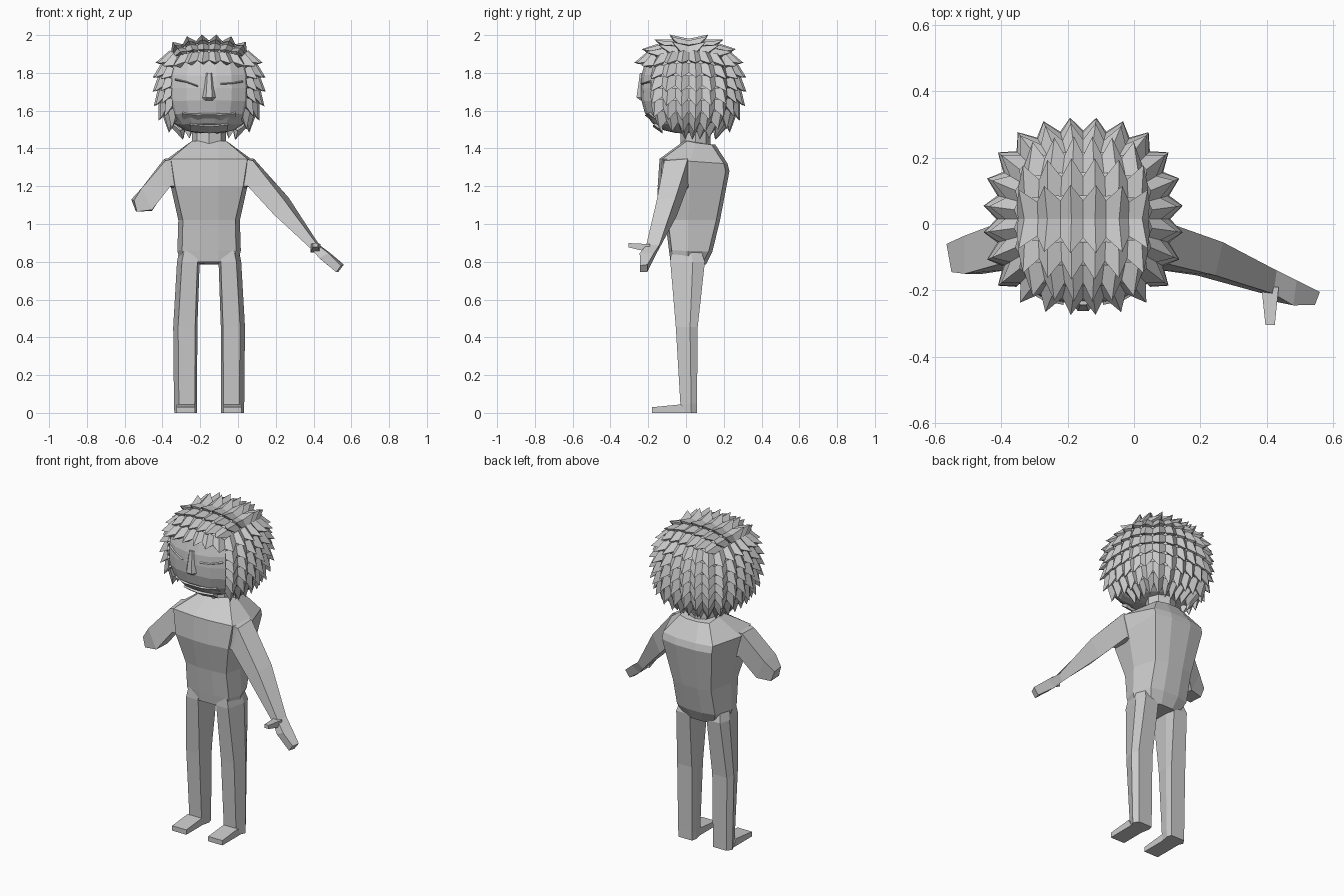
import bpy, bmesh, math
from mathutils import Vector

if "Cube" in bpy.data.objects:
    bpy.data.objects.remove(bpy.data.objects["Cube"])

CX = -0.153                                   # body centre line
HEAD = Vector((CX, 0.015, 1.72))              # centre of head
GREY = bpy.data.materials.new("plain grey")
GREY.diffuse_color = (0.6, 0.6, 0.6, 1)
GREY.use_nodes = True
GREY.node_tree.nodes["Principled BSDF"].inputs["Base Color"].default_value = GREY.diffuse_color


def make(name, verts, faces):
    me = bpy.data.meshes.new(name)
    bm = bmesh.new()
    vs = [bm.verts.new(v) for v in verts]
    for f in faces:
        bm.faces.new([vs[i] for i in f])
    bmesh.ops.recalc_face_normals(bm, faces=bm.faces)
    bm.to_mesh(me)
    bm.free()
    me.materials.append(GREY)
    ob = bpy.data.objects.new(name, me)
    bpy.context.collection.objects.link(ob)
    return ob


def loft(name, rings):
    """Skin closed rings of equal length and cap both ends."""
    n = len(rings[0])
    faces = [tuple(range(n)), tuple(range((len(rings) - 1) * n, len(rings) * n))]
    for r in range(len(rings) - 1):
        for i in range(n):
            j = (i + 1) % n
            faces.append((r * n + i, r * n + j, r * n + n + j, r * n + n + i))
    return make(name, [p for r in rings for p in r], faces)


# torso: half width, back half width, front y, side y, back y, front z, back z
def torso_ring(w, b, yf, ys, yb, zf, zb):
    zs = (zf + zb) / 2
    half = [(0.05, yf, zf), (w * 0.85, yf + 0.015, zf), (w, ys, zs), (b, yb - 0.02, zb), (b * 0.4, yb, zb)]
    return [(CX + x, y, z) for x, y, z in half] + [(CX - x, y, z) for x, y, z in reversed(half)]


loft("torso", [torso_ring(*r) for r in (
    (0.150, 0.10, -0.082, 0.01, 0.105, 0.80, 0.785),
    (0.168, 0.13, -0.09, 0.01, 0.140, 0.86, 0.855),
    (0.163, 0.13, -0.11, 0.01, 0.18, 1.02, 1.02),
    (0.212, 0.17, -0.15, 0.02, 0.23, 1.20, 1.28),
    (0.238, 0.17, -0.14, 0.02, 0.22, 1.345, 1.32),
    (0.105, 0.10, -0.01, 0.05, 0.155, 1.44, 1.42))])
loft("neck", [[(CX + 0.09 * math.cos(a * math.pi / 4), 0.05 + 0.08 * math.sin(a * math.pi / 4), z)
               for a in range(8)] for z in (1.40, 1.53)])

# legs and feet: inner x, outer x, front y, back y, z
for side, s in (("left", -1), ("right", 1)):
    def leg_ring(xi, xo, yf, yb, z):
        ym = 0.35 * yf + 0.65 * yb
        return [(CX + s * x, y, z) for x, y in (
            (xi + 0.012, yf), (xo - 0.026, yf), (xo, ym), (xo - 0.02, yb), (xi + 0.008, yb), (xi, ym))]
    loft(side + "_leg", [leg_ring(*r) for r in (
        (0.064, 0.184, -0.028, 0.058, 0.0), (0.064, 0.186, -0.030, 0.058, 0.05),
        (0.062, 0.190, -0.054, 0.062, 0.455), (0.050, 0.170, -0.083, 0.10, 0.80),
        (0.050, 0.158, -0.078, 0.08, 0.86))])
    foot = [(-0.18, 0.0), (-0.18, 0.03), (-0.025, 0.045), (0.0, 0.0)]
    loft(side + "_foot", [[(CX + s * x, y, z) for y, z in foot] for x in (0.075, 0.172)])

# arms: rings of top front, top back, bottom back, bottom front
SHOULDER = [[(0.19, -0.12, 1.345), (0.19, 0.01, 1.35), (0.18, 0.02, 1.18), (0.17, -0.12, 1.20)],
            [(0.232, -0.115, 1.335), (0.238, 0.01, 1.345), (0.213, 0.01, 1.20), (0.205, -0.135, 1.20)]]


def shoulder(s):
    return [[(CX + s * x, y, z) for x, y, z in r] for r in SHOULDER]


WRIST = [(0.42, -0.21, 0.89), (0.43, -0.14, 0.89), (0.40, -0.15, 0.855), (0.39, -0.21, 0.865)]
loft("right_arm", shoulder(1) + [
    [(0.245, -0.155, 1.125), (0.268, -0.055, 1.14), (0.212, -0.05, 1.04), (0.19, -0.155, 1.05)], WRIST])
loft("right_hand", [
    WRIST, [(0.48, -0.245, 0.845), (0.49, -0.17, 0.845), (0.435, -0.17, 0.815), (0.43, -0.235, 0.82)],
    [(0.545, -0.244, 0.78), (0.56, -0.205, 0.785), (0.53, -0.205, 0.745), (0.52, -0.244, 0.745)]])
loft("right_thumb", [[(0.41 + a * w, y, 0.876 + b * h + dz) for a, b in ((-1, -1), (1, -1), (1, 1), (-1, 1))]
                     for y, w, h, dz in ((-0.19, 0.026, 0.022, -0.005), (-0.305, 0.014, 0.011, 0.012))])
loft("left_arm", shoulder(-1) + [
    [(-0.51, -0.15, 1.19), (-0.51, -0.035, 1.19), (-0.455, -0.04, 1.07), (-0.455, -0.15, 1.075)],
    [(-0.55, -0.145, 1.125), (-0.565, -0.06, 1.13), (-0.54, -0.06, 1.065), (-0.535, -0.145, 1.065)]])

# head and hair share one rounded-box shape
POWER = 2.6
SIZE = Vector((0.285, 0.29, 0.275))


def head_point(d, s):
    d = d.normalized()
    k = sum(abs(c) ** POWER for c in d) ** (-1 / POWER) * s
    return HEAD + Vector([a * b for a, b in zip(d, SIZE)]) * k


def polar(t, f):
    return Vector((math.sin(t) * math.cos(f), math.sin(t) * math.sin(f), math.cos(t)))


loft("head", [[head_point(polar(math.pi * i / 12, math.pi * (j + 0.5) / 10), 0.88) for j in range(20)]
              for i in range(1, 12)])


# hair: grid of pointed tufts on five sides of the rounded box, open over the face
def bare(p):
    return p.y < -0.05 and abs(p.x - CX) < 0.195 and p.z < 1.865


verts, faces = [], []
COLS = 6


def tuft(normal, across, down, i, a0, a1):
    """One pointed tile: column i, from angle a0 to a1 along the down direction."""
    def pt(u, a, s):
        t = math.tan(math.radians(-45 + 90 * u / COLS))
        return head_point(normal + across * t + down * math.tan(math.radians(a)), s)
    if bare(pt(i + 0.5, (a0 + a1) / 2, 1)):
        return
    k = len(verts)
    verts.extend([pt(i, a0, 0.90), pt(i + 0.5, a0, 0.95), pt(i + 1, a0, 0.90),
                  pt(i, a1 - 3, 0.92), pt(i + 0.5, a1 + 4, 1.055), pt(i + 1, a1 - 3, 0.92),
                  pt(i + 0.5, a1, 0.84)])
    faces.extend([(k, k + 1, k + 4, k + 3), (k + 1, k + 2, k + 5, k + 4),
                  (k + 3, k + 4, k + 6), (k + 4, k + 5, k + 6)])


X, Y, Z = Vector((1, 0, 0)), Vector((0, 1, 0)), Vector((0, 0, 1))
for i in range(COLS):
    for r in range(7):                        # sides, back and front edges
        a = -45 + 15 * r
        for normal, across in ((X, Y), (-X, Y), (Y, X), (-Y, X)):
            if normal != -Y or r < 6:
                tuft(normal, across, -Z, i, a, a + 15)
    for r in range(3):                        # crown, parted across the middle
        for way in (Y, -Y):
            tuft(Z, X, way, i, 15 * r, 15 * r + 15)
make("hair", verts, faces)


# facial features follow the front surface of the head
def face_y(x, z, s=0.88):
    q = 1 - (abs(x) / (SIZE.x * s)) ** POWER - (abs(z - HEAD.z) / (SIZE.z * s)) ** POWER
    return HEAD.y - SIZE.y * s * max(q, 0.05) ** (1 / POWER)


def ridge(name, pts, h, out):
    """Wedge-shaped strip along (x, z) points on the face."""
    rs = []
    for x, z in pts:
        y = face_y(x, z)
        rs.append([(CX + x, y + 0.03, z + h), (CX + x, y - out, z), (CX + x, y + 0.03, z - h)])
    loft(name, rs)


ridge("left_brow", [(-0.18, 1.765), (-0.12, 1.752), (-0.06, 1.73)], 0.018, 0.006)
ridge("right_brow", [(0.06, 1.742), (0.12, 1.745), (0.18, 1.755)], 0.018, 0.006)
ridge("lips", [(-0.14, 1.585), (-0.06, 1.575), (0.06, 1.575), (0.14, 1.585)], 0.03, 0.01)
ridge("chin", [(-0.10, 1.525), (0, 1.515), (0.10, 1.525)], 0.035, 0.02)
loft("nose", [[(CX - w, -0.21, z), (CX - w * 0.3, y, z), (CX + w * 0.3, y, z), (CX + w, -0.21, z)]
              for w, y, z in ((0.05, -0.242, 1.655), (0.055, -0.262, 1.67), (0.03, -0.244, 1.80))])
